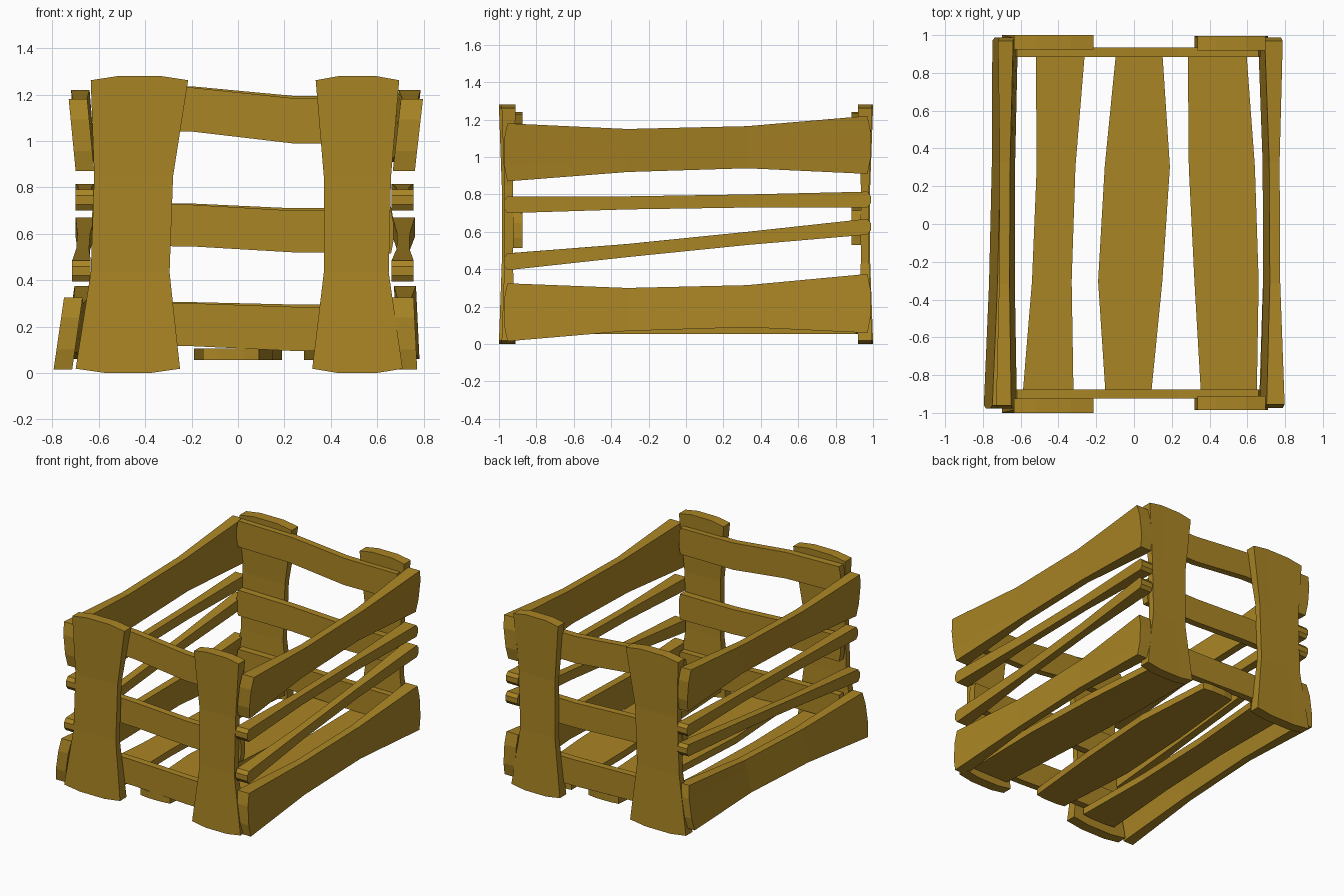
import bpy
import bmesh

if "Cube" in bpy.data.objects:
    bpy.data.objects.remove(bpy.data.objects["Cube"])

wood = bpy.data.materials.new("ochre wood")
wood.diffuse_color = (0.402, 0.235, 0.018, 1)
wood.use_nodes = True
wood.node_tree.nodes["Principled BSDF"].inputs["Base Color"].default_value = wood.diffuse_color


def plank(name, axes, span, lo, hi, n, thick, bulge=0.018):
    """Hewn board: axes = (length, width, normal); lo/hi = edges at four stations;
    n = centre depth (start lo, start hi, end lo, end hi); thick = (end, middle)."""
    bm = bmesh.new()
    rings = []
    for i in range(4):
        f = i / 3
        half = (thick[0] if i in (0, 3) else thick[1]) / 2
        ring = []
        for side in (-1, 1):
            row = []
            for j in range(4):
                g = (0, 0.28, 0.72, 1)[j]
                t = span[0] + (span[1] - span[0]) * f
                if j in (1, 2):          # rounded board ends
                    t += {0: -bulge, 3: bulge}.get(i, 0)
                a = n[0] + (n[1] - n[0]) * g
                b = n[2] + (n[3] - n[2]) * g
                p = [0, 0, 0]
                p[axes[0]] = t
                p[axes[1]] = lo[i] + (hi[i] - lo[i]) * g
                p[axes[2]] = a + (b - a) * f + side * half
                row.append(bm.verts.new(p))
            ring += row if side < 0 else row[::-1]
        rings.append(ring)
    for r, s in zip(rings, rings[1:]):
        for k in range(8):
            m = (k + 1) % 8
            bm.faces.new((r[k], r[m], s[m], s[k]))
    for r in (rings[0], rings[3]):
        for k in range(3):
            bm.faces.new((r[k], r[k + 1], r[6 - k], r[7 - k]))
    bmesh.ops.recalc_face_normals(bm, faces=bm.faces)
    me = bpy.data.meshes.new(name)
    bm.to_mesh(me)
    bm.free()
    me.materials.append(wood)
    ob = bpy.data.objects.new(name, me)
    bpy.context.collection.objects.link(ob)


X, Y, Z = 0, 1, 2

# corner posts
left = ((-0.70, -0.635, -0.62, -0.635), (-0.25, -0.295, -0.28, -0.215))
right = ((0.32, 0.37, 0.37, 0.335), (0.71, 0.65, 0.66, 0.695))
for name, (lo, hi), y in (("front_left_post", left, -0.9625),
                          ("front_right_post", right, -0.948),
                          ("back_left_post", left, 0.9625),
                          ("back_right_post", right, 0.957)):
    plank(name, (Z, X, Y), (0.018, 1.262), lo, hi, (y,) * 4, (0.075, 0.045))

# three slats across each end
end_slats = {
    "top": ((1.05, 1.04, 0.99, 0.99), (1.24, 1.23, 1.185, 1.18)),
    "middle": ((0.55, 0.545, 0.52, 0.515), (0.735, 0.725, 0.70, 0.70)),
    "bottom": ((0.12, 0.115, 0.095, 0.09), (0.305, 0.30, 0.285, 0.28)),
}
for end, y, lift in (("front", -0.9, 0), ("back", 0.91, 0.015)):
    for level, (lo, hi) in end_slats.items():
        rise = [lift * i / 3 for i in range(4)]
        plank(f"{end}_{level}_slat", (X, Z, Y), (-0.62, 0.66),
              [a + r for a, r in zip(lo, rise)], [b + r for b, r in zip(hi, rise)],
              (y,) * 4, (0.05, 0.05), 0.01)

# four slats along each side: lower edge, upper edge, depth right, depth left
side_slats = {
    "top": ((0.87, 0.92, 0.94, 0.91), (1.18, 1.15, 1.165, 1.22),
            (0.715, 0.75, 0.705, 0.74), (-0.66, -0.69, -0.655, -0.68)),
    "upper": ((0.70, 0.72, 0.73, 0.73), (0.79, 0.79, 0.80, 0.815),
              (0.71,) * 4, (-0.66,) * 4),
    "lower": ((0.395, 0.465, 0.53, 0.585), (0.485, 0.535, 0.60, 0.67),
              (0.71, 0.71, 0.715, 0.715), (-0.675, -0.675, -0.66, -0.66)),
    "bottom": ((0.015, 0.07, 0.09, 0.06), (0.325, 0.30, 0.315, 0.375),
               (0.725, 0.71, 0.735, 0.72), (-0.755, -0.71, -0.71, -0.665)),
}
for level, (lo, hi, nr, nl) in side_slats.items():
    plank(f"right_{level}_slat", (Y, Z, X), (-0.955, 0.97), lo, hi, nr, (0.095, 0.055))
    plank(f"left_{level}_slat", (Y, Z, X), (-0.96, 0.97), lo, hi, nl, (0.08, 0.055))

# floor boards
for name, lo, hi in (
        ("floor_left", (-0.59, -0.54, -0.515, -0.52), (-0.32, -0.33, -0.31, -0.26)),
        ("floor_middle", (-0.15, -0.19, -0.155, -0.095), (0.09, 0.15, 0.19, 0.15)),
        ("floor_right", (0.355, 0.32, 0.29, 0.285), (0.65, 0.66, 0.64, 0.595))):
    plank(name, (Y, X, Z), (-0.91, 0.91), lo, hi, (0.08,) * 4, (0.05, 0.05), 0.01)
